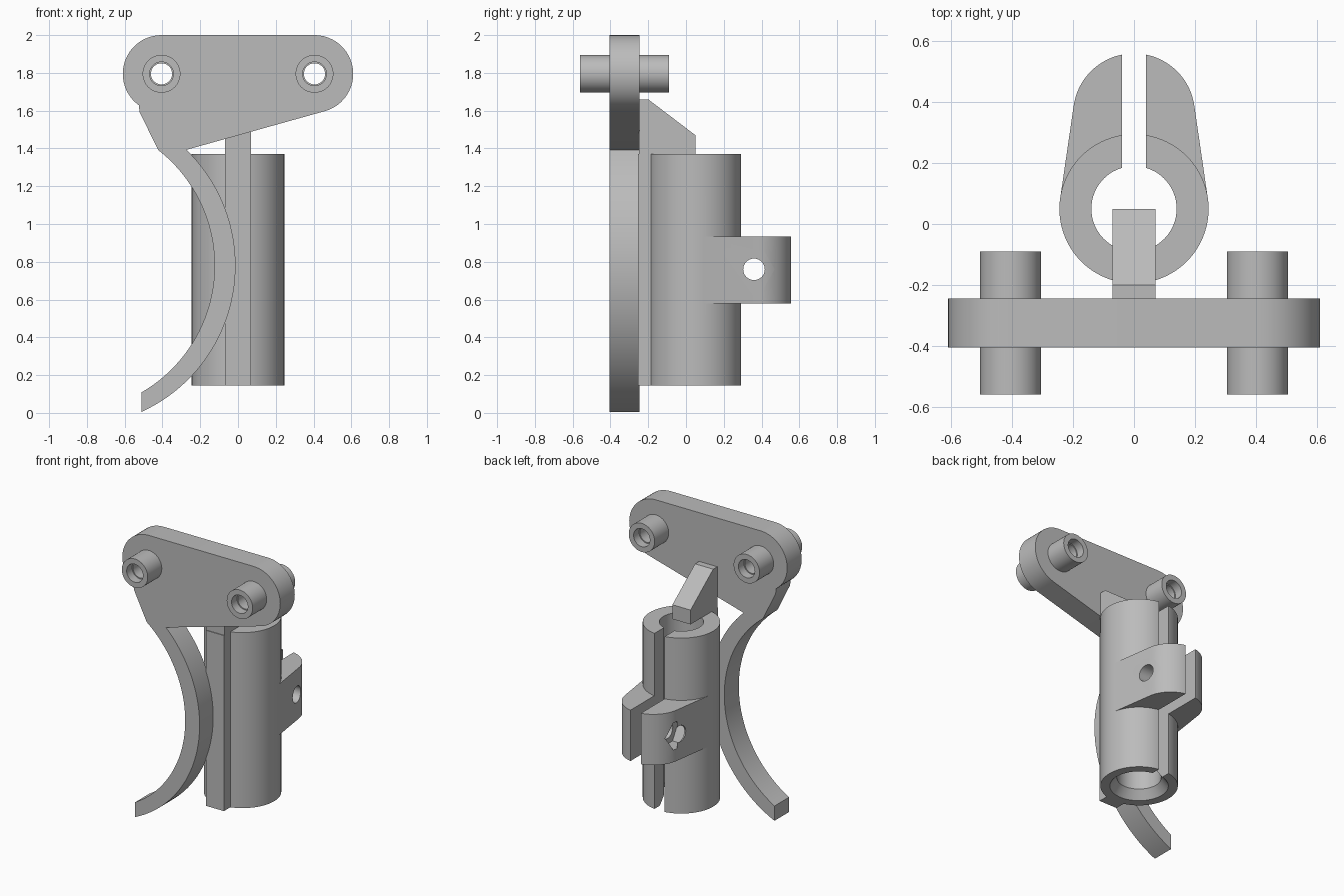
import bpy, bmesh
from math import sin, cos, radians, pi
from mathutils import Vector

cube = bpy.data.objects.get("Cube")
if cube:
    bpy.data.objects.remove(cube, do_unlink=True)

grey = bpy.data.materials.new("satin grey")
grey.use_nodes = True
colour = (0.5, 0.5, 0.5, 1)
grey.diffuse_color = colour
grey.node_tree.nodes["Principled BSDF"].inputs["Base Color"].default_value = colour


def arc(cx, cy, r, start, end, n=24):
    """Points along an arc, angles in degrees."""
    angles = [radians(start + (end - start) * i / n) for i in range(n + 1)]
    return [(cx + r * cos(a), cy + r * sin(a)) for a in angles]


def circle(cx, cy, r, n=64):
    return arc(cx, cy, r, 0, 360, n)[:-1]


def loft(name, first, last, axis, lo, hi):
    """Solid between two outlines with equal point counts, along one axis."""
    def place(p, d):
        return {"x": (d, *p), "y": (p[0], d, p[1]), "z": (*p, d)}[axis]
    bm = bmesh.new()
    a = [bm.verts.new(place(p, lo)) for p in first]
    b = [bm.verts.new(place(p, hi)) for p in last]
    bm.faces.new(a)
    bm.faces.new(b)
    for i in range(len(a)):
        j = (i + 1) % len(a)
        bm.faces.new((a[i], a[j], b[j], b[i]))
    bmesh.ops.recalc_face_normals(bm, faces=bm.faces)
    mesh = bpy.data.meshes.new(name)
    bm.to_mesh(mesh)
    bm.free()
    mesh.materials.append(grey)
    obj = bpy.data.objects.new(name, mesh)
    bpy.context.collection.objects.link(obj)
    return obj


def prism(name, pts, axis, lo, hi):
    return loft(name, pts, pts, axis, lo, hi)


def rect(x0, y0, x1, y1):
    return [(x0, y0), (x1, y0), (x1, y1), (x0, y1)]


def combine(obj, tool, operation):
    """Apply a boolean and discard the tool."""
    tool.hide_render = True
    mod = obj.modifiers.new("cut", "BOOLEAN")
    mod.operation = operation
    mod.solver = "EXACT"
    mod.object = tool
    bpy.context.view_layer.objects.active = obj
    bpy.ops.object.modifier_apply(modifier=mod.name)
    bpy.data.objects.remove(tool, do_unlink=True)


def smooth(obj):
    bpy.ops.object.select_all(action="DESELECT")
    obj.select_set(True)
    bpy.context.view_layer.objects.active = obj
    bpy.ops.object.shade_smooth_by_angle(angle=radians(25))


# Mounting plate with the curved tail in one outline
PIN_X, PIN_Z = 0.405, 1.795
outline = arc(PIN_X, PIN_Z, 0.205, -74, 90)
outline += arc(-PIN_X, PIN_Z, 0.205, 90, 234)
outline += [(-0.52, 1.59)]
outline += arc(-0.90, 0.78, 0.776, 52, -60, 40)
outline += arc(-0.865, 0.78, 0.852, -65.5, 46, 40)
plate = prism("plate_and_tail", outline, "y", -0.405, -0.245)

# Hollow pins through the plate
for side in (-1, 1):
    x = side * PIN_X
    combine(plate, prism("pin_body", circle(x, PIN_Z, 0.1), "y", -0.56, -0.09), "UNION")
    combine(plate, prism("pin_bore", circle(x, PIN_Z, 0.056), "y", -0.7, 0.1), "DIFFERENCE")
    for lo, hi in ((-0.6, -0.5), (-0.15, 0)):
        combine(plate, prism("pin_recess", circle(x, PIN_Z, 0.063), "y", lo, hi), "DIFFERENCE")
smooth(plate)

# Clamp tube with front rib and rear ears
CY, BASE, TOP = 0.05, 0.145, 1.37
tube = prism("clamp_tube", circle(0, CY, 0.245, 96), "z", BASE, TOP)
ears = arc(0, 0.36, 0.2, 8.3, 171.7, 40) + [(-0.242, 0.086), (0.242, 0.086)]
combine(tube, prism("ears", ears, "z", 0.58, 0.935), "UNION")
combine(tube, prism("rib", rect(-0.07, -0.255, 0.07, -0.12), "z", BASE, TOP), "UNION")

# Bore, countersink at the foot, and rear slot
combine(tube, prism("bore", circle(0, CY, 0.14), "z", 0, 2), "DIFFERENCE")
sink = loft("countersink", circle(0, CY, 0.193), circle(0, CY, 0.135), "z", 0.135, 0.21)
combine(tube, sink, "DIFFERENCE")
combine(tube, prism("slot", rect(-0.04, 0.1, 0.04, 0.8), "z", 0, 2), "DIFFERENCE")

# Cross bolt hole and hexagonal nut pockets
BOLT_Y, BOLT_Z = 0.36, 0.76
combine(tube, prism("bolt_hole", circle(BOLT_Y, BOLT_Z, 0.057, 40), "x", -0.5, 0.5), "DIFFERENCE")
for lo, hi in ((-0.199, -0.11), (0.11, 0.199)):
    pocket = prism("nut_pocket", circle(BOLT_Y, BOLT_Z, 0.11, 6), "x", lo, hi)
    combine(tube, pocket, "DIFFERENCE")
smooth(tube)

# Sloped fin joining the tube to the plate
fin = [(-0.25, TOP), (CY, TOP), (CY, 1.47), (-0.2, 1.66), (-0.25, 1.66)]
prism("sloped_fin", fin, "x", -0.07, 0.07)
